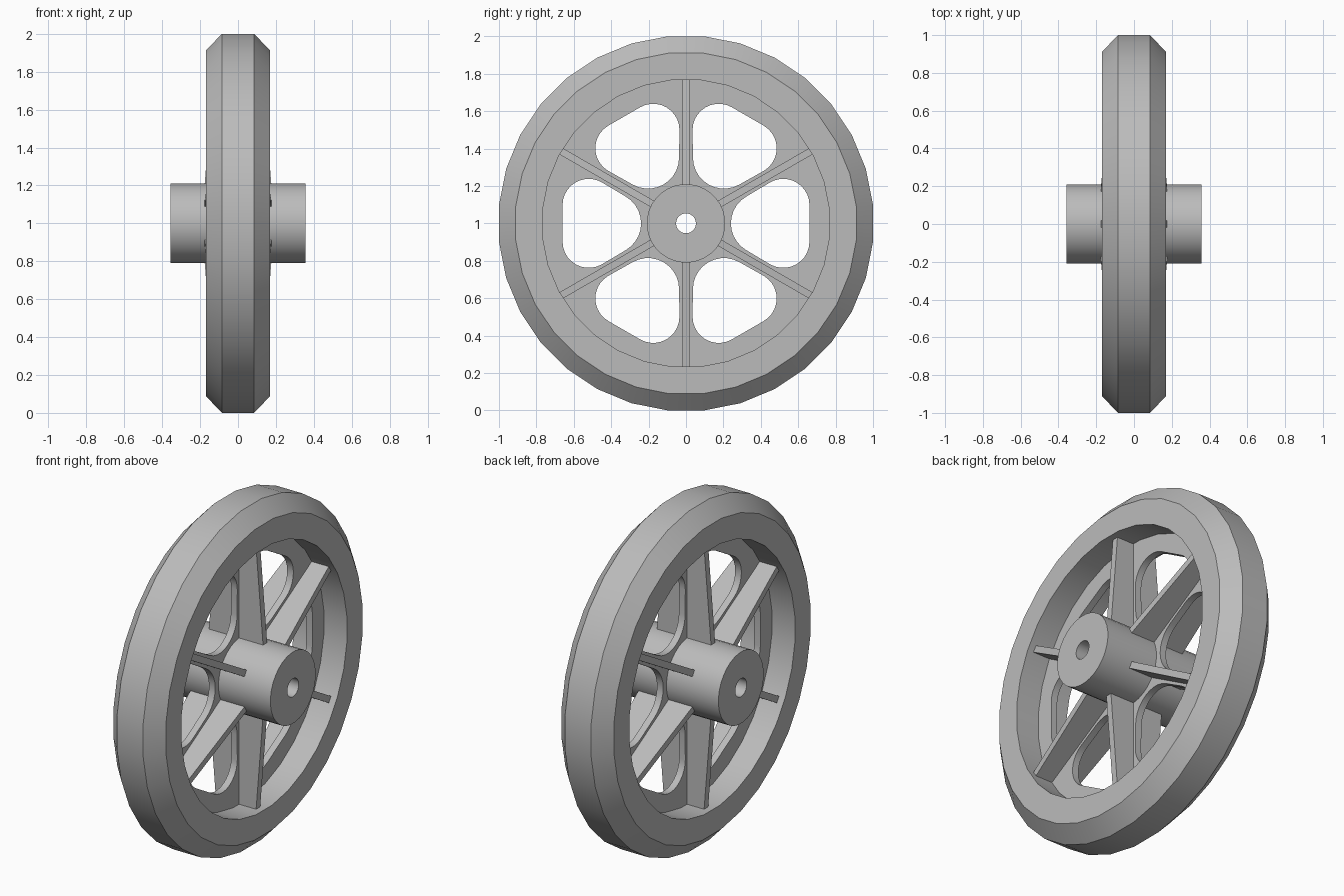
import bpy, bmesh
from math import sin, cos, pi, radians
from mathutils import Matrix

cube = bpy.data.objects.get("Cube")
if cube:
    bpy.data.objects.remove(cube)

AXLE = Matrix.Translation((0, 0, 1))          # wheel centre, axle along x

grey = bpy.data.materials.new("plain_grey")
grey.use_nodes = True
grey.diffuse_color = (0.5, 0.5, 0.5, 1)
grey.node_tree.nodes["Principled BSDF"].inputs["Base Color"].default_value = (0.5, 0.5, 0.5, 1)


def finish(obj):
    """Apply material and smooth shading with sharp edges kept."""
    obj.data.materials.clear()
    obj.data.materials.append(grey)
    bpy.ops.object.select_all(action='DESELECT')
    obj.select_set(True)
    bpy.context.view_layer.objects.active = obj
    bpy.ops.object.shade_smooth_by_angle(angle=radians(30))


def add_mesh(name, bm):
    bmesh.ops.recalc_face_normals(bm, faces=bm.faces)
    bm.transform(AXLE)
    mesh = bpy.data.meshes.new(name)
    bm.to_mesh(mesh)
    bm.free()
    obj = bpy.data.objects.new(name, mesh)
    bpy.context.collection.objects.link(obj)
    finish(obj)


def lathe(name, profile, n):
    """Revolve a closed (x, radius) profile about the axle."""
    bm = bmesh.new()
    rings = []
    for i in range(n):
        a = 2 * pi * (i + 0.5) / n
        rings.append([bm.verts.new((x, r * cos(a), r * sin(a))) for x, r in profile])
    m = len(profile)
    for i in range(n):
        p, q = rings[i], rings[(i + 1) % n]
        for j in range(m):
            k = (j + 1) % m
            bm.faces.new((p[j], p[k], q[k], q[j]))
    add_mesh(name, bm)


# Rim with chamfered tread, and hub with a bore
OUT = 1 / cos(pi / 32)
lathe("rim", [(-0.17, 0.77), (-0.17, 0.915), (-0.085, OUT), (0.085, OUT),
              (0.17, 0.915), (0.17, 0.77)], 32)
lathe("hub", [(-0.357, 0.053), (-0.357, 0.21), (0.357, 0.21), (0.357, 0.053)], 32)


# Web disc with six rounded window openings
def arc(cx, cy, r, start, end, steps):
    angles = [radians(start + (end - start) * i / steps) for i in range(steps + 1)]
    return [(cx + r * cos(a), cy + r * sin(a)) for a in angles]


window = (arc(0.52, 0.098, 0.14, 0, 120, 10) + arc(0.406, 0, 0.166, 120, 240, 10)
          + arc(0.52, -0.098, 0.14, 240, 360, 10))
loops = [arc(0, 0, 0.78, 0, 360, 48)[:-1], arc(0, 0, 0.15, 0, 360, 24)[:-1]]
for k in range(6):
    c, s = cos(k * pi / 3), sin(k * pi / 3)
    loops.append([(u * c - v * s, u * s + v * c) for u, v in window])

curve = bpy.data.curves.new("web", 'CURVE')
curve.dimensions = '2D'
curve.fill_mode = 'BOTH'
curve.extrude = 0.02
for loop in loops:
    spline = curve.splines.new('POLY')
    spline.points.add(len(loop) - 1)
    for point, (u, v) in zip(spline.points, loop):
        point.co = (u, v, 0, 1)
    spline.use_cyclic_u = True
web = bpy.data.objects.new("web", curve)
bpy.context.collection.objects.link(web)
web.matrix_world = AXLE @ Matrix(((0, 0, 1, 0), (1, 0, 0, 0), (0, 1, 0, 0), (0, 0, 0, 1)))
bpy.ops.object.select_all(action='DESELECT')
web.select_set(True)
bpy.context.view_layer.objects.active = web
bpy.ops.object.convert(target='MESH')
finish(bpy.context.view_layer.objects.active)

# Six ribs, tapering from hub to rim
for k in range(6):
    bm = bmesh.new()
    bmesh.ops.create_cube(bm, size=2)
    for v in bm.verts:
        outer = v.co.z > 0
        v.co = (v.co.x * (0.13 if outer else 0.178), v.co.y * 0.019, 0.775 if outer else 0.18)
    bm.transform(Matrix.Rotation(k * pi / 3, 4, 'X'))
    add_mesh(f"rib_{k + 1}", bm)
